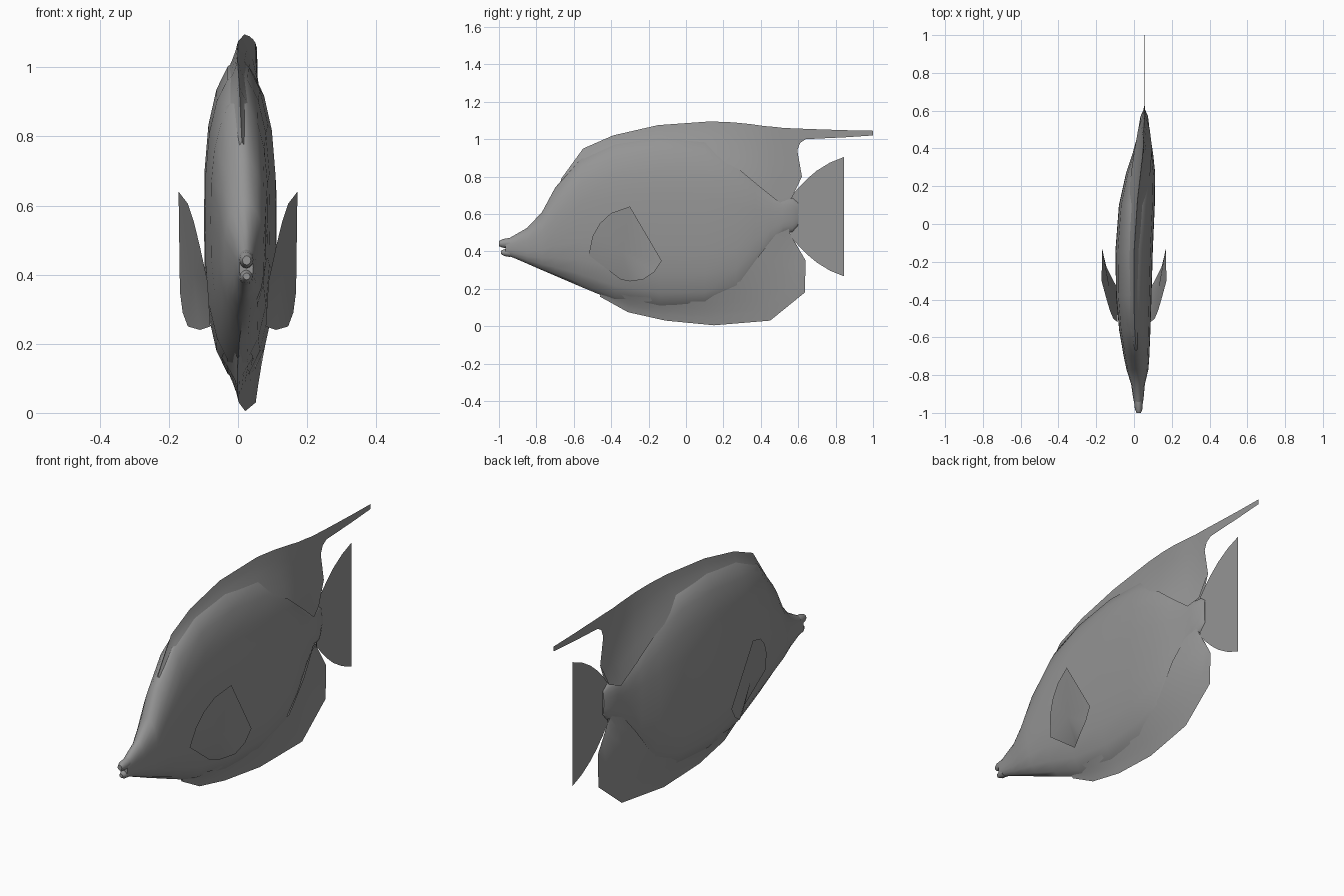
import bpy
import bmesh
import math

default_cube = bpy.data.objects.get("Cube")
if default_cube:
    bpy.data.objects.remove(default_cube, do_unlink=True)

# Single flat grey
grey = bpy.data.materials.new("plain_grey")
grey.use_nodes = True
colour = (0.3, 0.3, 0.3, 1)
grey.diffuse_color = colour
grey.node_tree.nodes["Principled BSDF"].inputs["Base Color"].default_value = colour


def interpolate(table, value):
    """Linear lookup in a list of (key, result) pairs."""
    for (k0, r0), (k1, r1) in zip(table, table[1:]):
        if value <= k1:
            blend = max(0, (value - k0) / (k1 - k0))
            return r0 + (r1 - r0) * blend
    return table[-1][1]


# The body bends gently sideways along its length
MIDLINE = [(-1, .025), (-.8, .02), (-.5, 0), (-.2, -.003), (.1, .015),
           (.27, .035), (.4, .05), (.6, .055)]


def midline(y):
    return interpolate(MIDLINE, y)


def finish(name, bm, angle=40):
    """Turn a bmesh into a smooth shaded grey object."""
    bmesh.ops.remove_doubles(bm, verts=bm.verts, dist=0.0002)
    bmesh.ops.recalc_face_normals(bm, faces=bm.faces)
    mesh = bpy.data.meshes.new(name)
    bm.to_mesh(mesh)
    bm.free()
    mesh.materials.append(grey)
    obj = bpy.data.objects.new(name, mesh)
    bpy.context.collection.objects.link(obj)
    bpy.ops.object.select_all(action='DESELECT')
    obj.select_set(True)
    bpy.context.view_layer.objects.active = obj
    bpy.ops.object.shade_smooth_by_angle(angle=math.radians(angle))
    return obj


def skin(bm, rows, closed):
    """Bridge consecutive rows of points with quads."""
    grid = [[bm.verts.new(p) for p in row] for row in rows]
    count = len(grid[0])
    for a, b in zip(grid, grid[1:]):
        for i in range(count if closed else count - 1):
            j = (i + 1) % count
            bm.faces.new((a[i], a[j], b[j], b[i]))
    return grid


def loft(name, stations, steps=10, fullness=3):
    """Closed loft through (y, bottom, top, half_width) sections."""
    bm = bmesh.new()
    rows = []
    for y, low, high, half in stations:
        row = []
        for i in range(2 * steps):
            angle = math.pi * i / steps
            u = -math.cos(angle)
            side = 1 if i < steps else -1
            x = side * half * max(0, 1 - abs(u) ** fullness) ** .6
            row.append((midline(y) + x, y, (low + high) / 2 + u * (high - low) / 2))
        rows.append(row)
    grid = skin(bm, rows, True)
    bm.faces.new(grid[0])
    bm.faces.new(grid[-1])
    return finish(name, bm, 50)


def wedge_fin(name, columns, steps=4):
    """Two-sided fin, thick at the root and thinning to its edge.
    Columns are (root_y, root_z, edge_y, edge_z, root_half_thickness)."""
    bm = bmesh.new()
    for side in (-1, 1):
        rows = []
        for ry, rz, ey, ez, half in columns:
            row = []
            for i in range(steps + 1):
                s = i / steps
                y, z = ry + (ey - ry) * s, rz + (ez - rz) * s
                thick = half * (1 - s) ** 1.3 + .0008 * (1 - s)
                row.append((midline(y) + side * thick, y, z))
            rows.append(row)
        skin(bm, rows, False)
    return finish(name, bm, 60)


# Deep, flattened body with a drawn-out snout and narrow tail root
loft("body", [
    (-.965, .38, .46, .02), (-.92, .365, .485, .028), (-.85, .335, .525, .036),
    (-.77, .3, .61, .058), (-.7, .27, .74, .068), (-.56, .21, .905, .083),
    (-.38, .135, .985, .094), (-.14, .09, 1.025, .099), (.1, .095, 1.005, .095),
    (.27, .15, .91, .077), (.37, .27, .81, .055), (.45, .4, .73, .038),
    (.52, .49, .69, .027), (.57, .505, .685, .02), (.6, .54, .66, .006)])

# Parted lips
loft("upper_lip", [(-.94, .415, .473, .023), (-.98, .42, .466, .02),
                   (-1, .428, .455, .012)], 6, 2.2)
loft("lower_lip", [(-.94, .37, .42, .021), (-.97, .375, .412, .018),
                   (-.988, .385, .405, .01)], 6, 2.2)

# Dorsal fin sweeping back into a long filament
wedge_fin("dorsal_fin", [
    (-.66, .75, -.67, .785, .03), (-.54, .87, -.55, .95, .04),
    (-.38, .92, -.39, 1.02, .045), (-.14, .96, -.15, 1.075, .045),
    (.1, .93, .13, 1.095, .045), (.28, .84, .25, 1.09, .05),
    (.4, .74, .35, 1.08, .045), (.5, .66, .42, 1.07, .03),
    (.565, .685, .48, 1.065, .01), (.62, .8, .52, 1.06, 0),
    (.595, .94, .57, 1.058, 0), (.61, .98, .62, 1.056, 0),
    (.64, 1, .67, 1.054, 0), (.85, 1.01, .85, 1.048, 0), (1, 1.02, 1, 1.045, 0)])

# Anal fin under the rear belly
wedge_fin("anal_fin", [
    (-.45, .2, -.46, .158, .03), (-.3, .16, -.31, .075, .045),
    (-.12, .15, -.11, .03, .045), (.1, .16, .15, .005, .045),
    (.29, .24, .45, .03, .05), (.4, .39, .635, .18, .045),
    (.48, .49, .64, .35, .03), (.55, .52, .56, .485, .015)])


def sheet(name, centre, outline):
    """Thin flat-edged fin fanned around an inner point."""
    bm = bmesh.new()
    hub = bm.verts.new(centre)
    rim = [bm.verts.new(p) for p in outline]
    for a, b in zip(rim, rim[1:] + rim[:1]):
        bm.faces.new((hub, a, b))
    return finish(name, bm, 60)


# Fan-shaped tail fin
tail_upper = [(.56, .69), (.6, .74), (.65, .79), (.7, .832), (.77, .875), (.845, .905)]
TAIL_Z = .586
tail_rim = tail_upper + [(y, 2 * TAIL_Z - z) for y, z in reversed(tail_upper)]
sheet("tail_fin", (.055, .62, TAIL_Z), [(.055, y, z) for y, z in tail_rim])

# Pair of pectoral fins flaring from the flanks
pectoral = [(.088, -.52, .38), (.11, -.5, .48), (.127, -.46, .55), (.145, -.4, .605),
            (.172, -.3, .64), (.168, -.13, .35), (.16, -.17, .29), (.145, -.23, .25),
            (.11, -.3, .24), (.08, -.35, .25)]
for side, label in ((1, "left"), (-1, "right")):
    sheet(label + "_pectoral_fin", (side * .13, -.34, .4),
          [(side * x, y, z) for x, y, z in pectoral])
